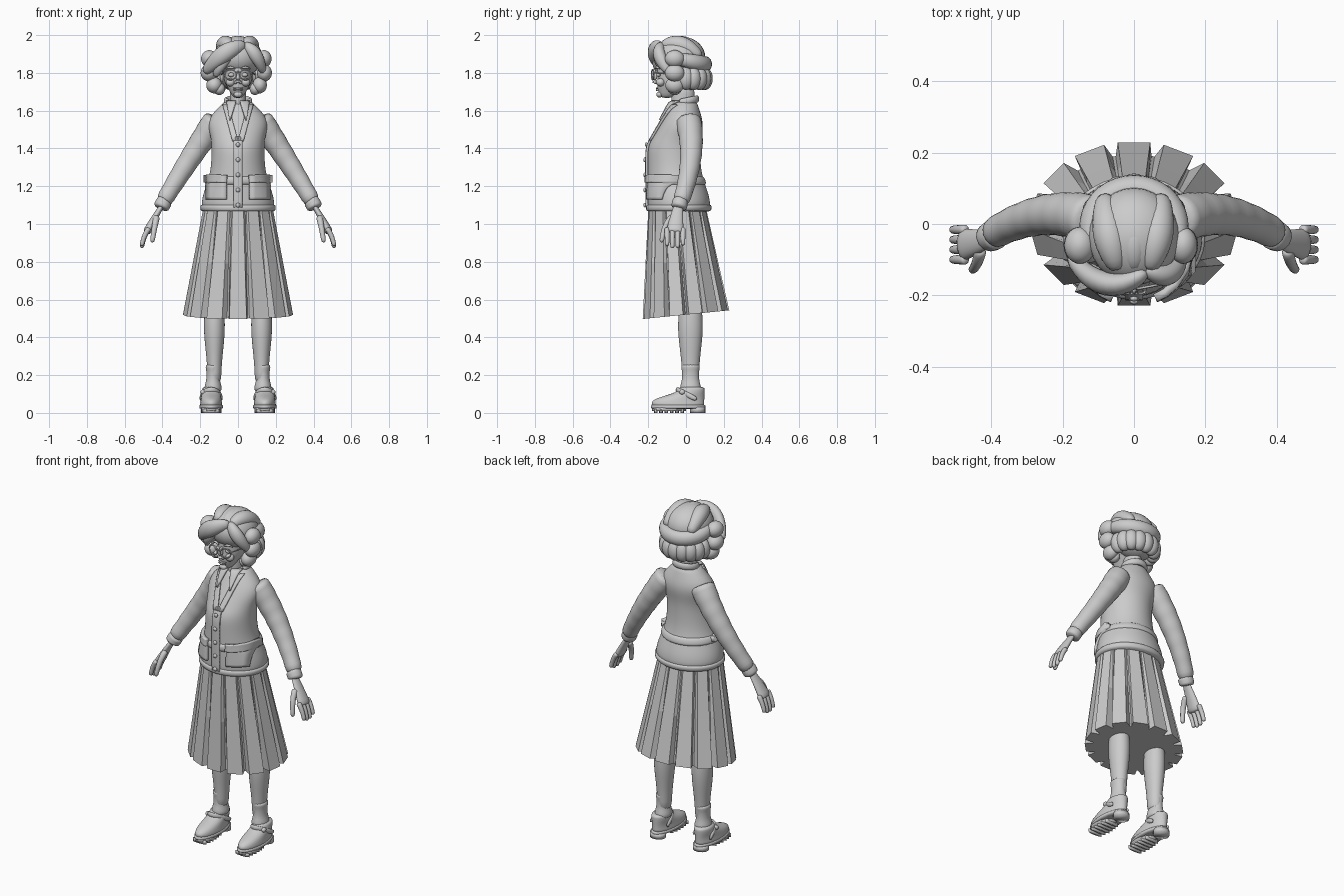
import bpy
from math import sin, cos, pi, exp
from mathutils import Vector
from mathutils.bvhtree import BVHTree

cube = bpy.data.objects.get("Cube")
if cube:
    bpy.data.objects.remove(cube)

grey = (.6, .6, .6, 1)
clay = bpy.data.materials.new("plain_grey")
clay.use_nodes = True
clay.diffuse_color = grey
clay.node_tree.nodes["Principled BSDF"].inputs["Base Color"].default_value = grey


def span(start, end, count):
    return [start + (end - start) * k / (count - 1) for k in range(count)]


def bump(value, centre, width):
    return exp(-((value - centre) / width) ** 2)


def ease(value):
    value = min(1, max(0, value))
    return value * value * (3 - 2 * value)


def make(name, verts, faces, mirror=False, levels=0, thick=0, smooth=True):
    mesh = bpy.data.meshes.new(name)
    mesh.from_pydata([tuple(v) for v in verts], [], faces)
    mesh.materials.append(clay)
    obj = bpy.data.objects.new(name, mesh)
    bpy.context.collection.objects.link(obj)
    if thick:
        solid = obj.modifiers.new("thickness", 'SOLIDIFY')
        solid.thickness, solid.offset = thick, 0
    if levels:
        rounding = obj.modifiers.new("rounding", 'SUBSURF')
        rounding.levels = rounding.render_levels = levels
    if mirror:
        obj.modifiers.new("mirror", 'MIRROR').use_mirror_merge = False
    bpy.ops.object.select_all(action='DESELECT')
    obj.select_set(True)
    bpy.context.view_layer.objects.active = obj
    bpy.ops.object.mode_set(mode='EDIT')
    bpy.ops.mesh.select_all(action='SELECT')
    bpy.ops.mesh.normals_make_consistent(inside=False)
    bpy.ops.object.mode_set(mode='OBJECT')
    if smooth:
        mesh.shade_smooth()
    return obj


def bridge(rows, sides):
    faces = [(row * sides + i, row * sides + (i + 1) % sides,
              (row + 1) * sides + (i + 1) % sides, (row + 1) * sides + i)
             for row in range(rows - 1) for i in range(sides)]
    return faces + [tuple(range(sides)), tuple(range((rows - 1) * sides, rows * sides))]


def loft(name, rings, centre=0, sides=16, levels=1, **options):
    """Each ring is (z, half width, front y, back y)."""
    verts = [(centre + width * cos(2 * pi * i / sides),
              (front + back) / 2 + (back - front) / 2 * sin(2 * pi * i / sides), z)
             for z, width, front, back in rings for i in range(sides)]
    return make(name, verts, bridge(len(rings), sides), levels=levels, **options)


def blob(name, centre, size, **options):
    x, y, z = centre
    rings = [(z + size[2] * cos(a), size[0] * sin(a), y - size[1] * sin(a), y + size[1] * sin(a))
             for a in span(.1, pi - .1, 9)]
    return loft(name, rings, centre=x, sides=14, **options)


def sweep(name, points, radii, ref=(0, 0, 1), flat=1, sides=10, levels=1, **options):
    """Sweep an ellipse along points; flat scales it across the ref direction."""
    points, verts = [Vector(p) for p in points], []
    for i, (point, radius) in enumerate(zip(points, radii)):
        along = (points[min(i + 1, len(points) - 1)] - points[max(i - 1, 0)]).normalized()
        u = Vector(ref)
        u = (u - along * u.dot(along)).normalized()
        v = along.cross(u) * flat
        verts += [point + radius * (u * cos(2 * pi * k / sides) + v * sin(2 * pi * k / sides))
                  for k in range(sides)]
    return make(name, verts, bridge(len(points), sides), levels=levels, **options)


def tube(name, start, bend, end, wide, narrow, plump=0, folds=0, count=7, **options):
    """Tapered tube along a bent path; plump rounds off its ends, folds ripples it."""
    start, bend, end = Vector(start), Vector(bend), Vector(end)
    steps = span(0, 1, count)
    points = [start * (1 - t) ** 2 + bend * 2 * t * (1 - t) + end * t * t for t in steps]
    radii = [(wide + (narrow - wide) * t) * (1 - plump + plump * sin(pi * t))
             * (1 + folds * cos(pi * k)) for k, t in enumerate(steps)]
    return sweep(name, points, radii, **options)


# Cardigan body: hips, bust and shoulders as rules of height
def cardigan_ring(z, grow=0):
    neck = max(0, (z - 1.57) / .09)
    hips, shoulders = bump(z, 1.1, .13), bump(z, 1.53, .06)
    width = (.14 + .055 * hips + .02 * shoulders) * (1 - neck) + .065 * neck
    front = -.205 + .14 * max(0, (z - 1.41) / .25)
    back = .075 + .055 * hips + .015 * shoulders - .02 * neck
    return z, width + grow, front - grow, back + grow


cardigan = loft("cardigan_body", [cardigan_ring(z) for z in span(1.06, 1.66, 16)], sides=28)
loft("cardigan_hem", [cardigan_ring(z, .007) for z in span(1.06, 1.11, 4)], sides=28)
loft("waist_fold", [cardigan_ring(z, .01 * sin(pi * k / 4)) for k, z in enumerate(span(1.2, 1.26, 5))], sides=28)
bpy.context.view_layer.update()
surface = BVHTree.FromObject(cardigan, bpy.context.evaluated_depsgraph_get())


def on_front(x, z, lift):
    hit = surface.ray_cast(Vector((x, -1, z)), Vector((0, 1, 0)))[0]
    hit = hit or surface.find_nearest(Vector((x, 0, z)))[0]
    return Vector((x, hit.y - lift, z))


def plate(name, corners, lift, thick=.012, rows=10, cols=5, **options):
    """Lay a plate on the chest; corners run low inner, low outer, high outer, high inner."""
    a, b, c, d = [Vector(corner) for corner in corners]
    verts = []
    for up in span(0, 1, rows):
        for across in span(0, 1, cols):
            x, z = a.lerp(b, across).lerp(d.lerp(c, across), up)
            verts.append(on_front(x, z, lift))
    faces = [(row * cols + k, row * cols + k + 1, (row + 1) * cols + k + 1, (row + 1) * cols + k)
             for row in range(rows - 1) for k in range(cols - 1)]
    return make(name, verts, faces, thick=thick, **options)


def box(left, right, low, high):
    return (left, low), (right, low), (right, high), (left, high)


# Cardigan trim, pockets and buttons
plate("placket", box(-.024, .024, 1.07, 1.46), .006, rows=20)
plate("lapels", [(0, 1.44), (.03, 1.44), (.08, 1.63), (.05, 1.63)], .006, mirror=True)
plate("pockets", box(.062, .165, 1.13, 1.25), .008, .02, mirror=True)
plate("pocket_flaps", box(.06, .17, 1.22, 1.26), .016, .024, mirror=True)
plate("collar_flaps", [(.04, 1.55), (.045, 1.55), (.06, 1.65), (.01, 1.65)], .016, mirror=True)
for z in span(1.1, 1.42, 5):
    blob("button", on_front(0, z, .014), (.012, .008, .012), levels=0)
arc = span(-.2 * pi, 1.2 * pi, 13)
sweep("collar_band", [(.066 * cos(a), .06 * sin(a), 1.65 + .012 * sin(a)) for a in arc], [.02] * 13, flat=.6)

# Sleeves with soft folds, and cuffs
side_on = (0, 1, 0)
tube("sleeves", (.11, .01, 1.56), (.25, .06, 1.36), (.4, -.03, 1.11), .072, .044, folds=.05,
     count=14, sides=14, ref=side_on, mirror=True)
tube("cuffs", (.38, -.03, 1.13), (.4, -.03, 1.11), (.41, -.04, 1.08), .044, .044, count=4, sides=12,
     ref=side_on, mirror=True)

# Hands
tube("palms", (.4, -.04, 1.1), (.44, -.05, 1.04), (.485, -.06, .95), .025, .05, flat=.5, ref=side_on, mirror=True)
for y in span(-.1, -.016, 4):
    tip = .87 + 8 * (y + .06) ** 2
    tube("fingers", (.47, y, .98), (.5, y, .94), (.51, y, tip), .016, .012, sides=8, mirror=True, ref=side_on)
tube("thumbs", (.43, -.07, 1.04), (.44, -.12, 1), (.455, -.13, .9), .02, .013, sides=8, mirror=True, ref=(1, 0, 0))

# Pleated skirt: box pleats with narrow notches that deepen toward the hem
pleats, verts = 14, []
pleat_profile = [(0, 1), (.1, 0), (.8, 0), (.92, 1)]
for drop in (0, .5, 1):
    for i in range(pleats):
        for part, notch in pleat_profile:
            a = 2 * pi * (i + part - .45) / pleats + pi / 2
            r = 1 - notch * (.03 + .13 * drop)
            y = .077 * (drop - 1) * .6 + (.155 + .077 * drop) * r * sin(a)
            verts.append(((.185 + .107 * drop) * r * cos(a), y, 1.08 - .56 * drop + .1 * y * drop))
make("pleated_skirt", verts, bridge(3, pleats * len(pleat_profile)), smooth=False)

# Legs with rounded calves, and socks with a rolled top and loose ankle
leg_rings = []
for z in span(.15, .6, 8):
    calf = bump(z, .46, .16)
    leg_rings.append((z, .036 + .022 * calf, -.02 - .025 * calf, .068 + .024 * calf))
loft("legs", leg_rings, centre=.125, sides=14, mirror=True)
sock_rings = []
for z in span(.11, .26, 9):
    roll = .006 * bump(z, .25, .02) + .012 * bump(z, .13, .03)
    sock_rings.append((z, .036 + roll, -.022 - roll, .07 + roll))
loft("socks", sock_rings, centre=.132, sides=14, mirror=True)

# Shoes: upper, welt, strap, and lugged soles
foot = .142
loft("shoe_uppers", [(.03 + .11 * t, .062 - .016 * t, -.185 + .145 * ease(1.8 * t - .5), .1) for t in span(0, 1, 8)],
     centre=foot, mirror=True)
loft("shoe_welts", [(z, .064, -.19, .107) for z in span(.02, .045, 4)], centre=foot, mirror=True)
arch = span(0, pi, 9)
sweep("shoe_straps", [(foot + .056 * cos(a), .06 - .11 * sin(a), .07 + .055 * sin(a)) for a in arch],
      [.014] * 9, flat=.6, mirror=True)
blob("strap_buckles", (.185, -.02, .11), (.014, .016, .014), mirror=True)
loft("front_soles", [(z, .055, -.18, 0) for z in (.01, .03)], centre=foot, levels=0, mirror=True)
loft("heels", [(z, .046, .02, .103) for z in (0, .03)], centre=foot, levels=0, mirror=True)
for y in span(-.16, -.02, 6):
    width = .054 * (1 - 30 * (y + .09) ** 2)
    loft("sole_lugs", [(z, width, y - .01, y + .01) for z in (0, .02)], centre=foot, sides=8, levels=0, mirror=True)

# Neck and head
loft("neck", [(z, .045, -.08, .047) for z in span(1.58, 1.74, 4)], sides=14)
loft("head", [(1.665 + .27 * t, .08 * min(1, .3 + 1.9 * t) * (1 - .2 * t ** 4), -.135 - .02 * min(1, 5 * t) + .03 * t ** 6,
               -.07 + .155 * min(1, 2.5 * t)) for t in span(0, 1, 10)])
tube("nose", (0, -.15, 1.81), (0, -.175, 1.77), (0, -.165, 1.75), .009, .018)
blob("nostrils", (.013, -.16, 1.75), (.01, .012, .009), mirror=True)
blob("cheeks", (.04, -.135, 1.75), (.026, .025, .022), mirror=True)
for z in (1.71, 1.72):
    tube("lip", (-.028, -.15, z), (0, -.16, z - .004), (.028, -.15, z), .006, .006, plump=.7, sides=8)
blob("chin", (0, -.14, 1.685), (.024, .018, .016))
blob("eyes", (.036, -.146, 1.79), (.017, .012, .012), mirror=True)
tube("eyebrows", (.014, -.16, 1.82), (.04, -.16, 1.84), (.066, -.14, 1.82), .007, .007, plump=.6, mirror=True)
blob("ears", (.084, -.03, 1.78), (.012, .02, .03), mirror=True)

# Glasses
sweep("glasses_rims", [(.04 + .031 * cos(a), -.176 + .006 * cos(a), 1.79 + .027 * sin(a)) for a in span(0, 2 * pi, 17)],
      [.004] * 17, ref=side_on, sides=6, levels=0, mirror=True)
tube("glasses_bridge", (-.01, -.18, 1.795), (0, -.18, 1.81), (.01, -.18, 1.795), .004, .004, sides=6, levels=0)
tube("glasses_arms", (.07, -.17, 1.8), (.085, -.12, 1.8), (.088, -.03, 1.79), .004, .004, sides=6, levels=0, mirror=True)

# Hair: crown waves, back roll and nape curls
blob("hair_crown", (0, -.035, 1.885), (.135, .145, .112))
for x in (-.075, 0, .07):
    tube("crown_wave", (x * .6, -.13, 1.94), (x, -.03, 1.99), (x * 1.1, .08, 1.88), .05, .05, plump=.5, ref=(1, 0, 0))
arc = span(-.15 * pi, 1.15 * pi, 13)
sweep("back_hair_roll", [(.125 * cos(a), -.02 + .122 * sin(a), 1.87 - .025 * sin(a)) for a in arc],
      [.046 - .02 * abs(k - 6) ** 3 / 216 for k in range(13)], flat=.9)
blob("nape_hair", (0, .02, 1.785), (.115, .105, .08))
for a in span(0, pi, 9):
    blob("nape_curl", (.11 * cos(a), .1 * sin(a), 1.77), (.045, .044, .062))

# Side curls, fuller on the right
for side, full in ((-1, 1.1), (1, 1)):
    for z, out, size in ((1.875, .138, .042), (1.8, .14, .042), (1.735, .115, .04), (1.715, .09, .03)):
        blob("side_curl", (side * out * full, -.06, z), (size * full, size * 1.3, size * 1.1))

# Swept fringe on each side of the parting
tube("fringe_sweep", (.04, -.13, 1.95), (-.08, -.23, 1.93), (-.18, -.09, 1.8), .05, .05, plump=.5, flat=.75)
tube("fringe_curl", (-.03, -.15, 1.9), (-.1, -.17, 1.86), (-.12, -.12, 1.78), .034, .034, plump=.5, flat=.8)
tube("left_fringe", (.03, -.12, 1.95), (.1, -.18, 1.92), (.135, -.09, 1.8), .04, .04, plump=.5, flat=.9)
